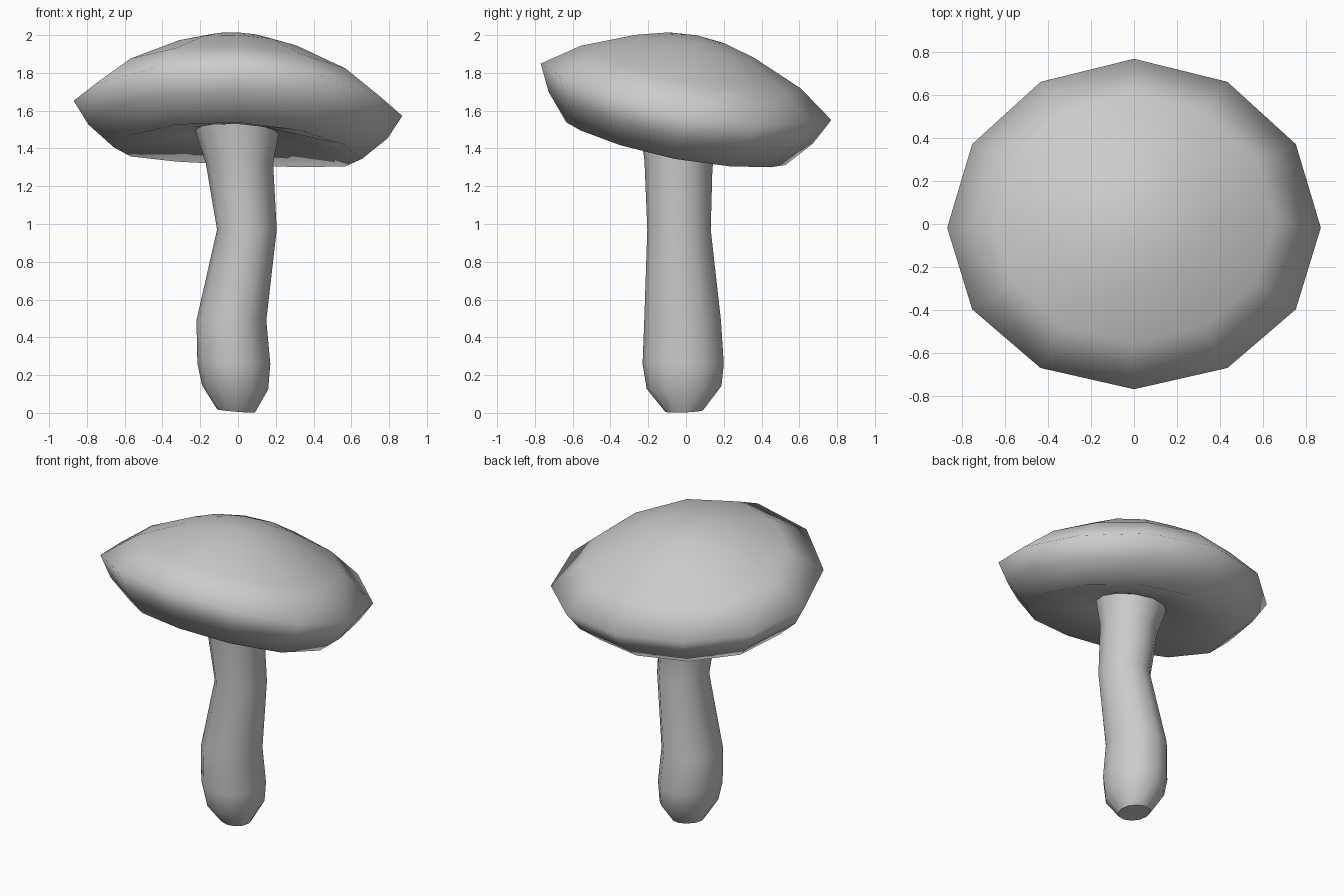
import bpy
import bmesh
from math import sin, cos, pi

if "Cube" in bpy.data.objects:
    bpy.data.objects.remove(bpy.data.objects["Cube"])

SIDES = 12


def make_object(name, rings, close_start, close_end):
    """Skin a list of point rings; optional flat/fan end caps."""
    bm = bmesh.new()
    loops = [[bm.verts.new(p) for p in ring] for ring in rings]
    for a, b in zip(loops, loops[1:]):
        for i in range(SIDES):
            j = (i + 1) % SIDES
            bm.faces.new((a[i], a[j], b[j], b[i]))
    flat = None
    if close_start:
        flat = bm.faces.new(loops[0][::-1])
    if close_end:
        mid = bm.verts.new(close_end)
        last = loops[-1]
        for i in range(SIDES):
            bm.faces.new((last[i], last[(i + 1) % SIDES], mid))
    bm.normal_update()
    bmesh.ops.recalc_face_normals(bm, faces=bm.faces[:])
    for f in bm.faces:
        f.smooth = f is not flat
    if flat:
        for e in flat.edges:
            e.smooth = False
    mesh = bpy.data.meshes.new(name)
    bm.to_mesh(mesh)
    bm.free()
    obj = bpy.data.objects.new(name, mesh)
    bpy.context.collection.objects.link(obj)
    return obj


# Cap: elliptical rings, tilted down to the back and drooping at the sides
def cap_point(frac, h, a):
    x = 0.87 * frac * cos(a)
    s = 0.785 * frac * sin(a)
    h -= 0.09 * (frac * cos(a)) ** 2
    return (x, 0.98 * s + 0.19 * h, 1.70 - 0.19 * s + 0.98 * h - 0.046 * x)


cap_profile = [(0.20, -0.20), (0.30, -0.22), (0.755, -0.28), (0.91, -0.14),
               (1.0, 0.0), (0.755, 0.134), (0.41, 0.245), (0.20, 0.29)]
cap_rings = [[cap_point(f, h, 2 * pi * i / SIDES) for i in range(SIDES)]
             for f, h in cap_profile]
make_object("cap", cap_rings, False, cap_point(0, 0.305, 0))

# Stem: rings of (z, centre x, centre y, radius x, radius y, slope x, slope y)
stem_profile = [
    (0.010, -0.010, -0.010, 0.100, 0.100, -0.08, 0.04),
    (0.135, -0.015, -0.010, 0.175, 0.198, -0.06, 0.04),
    (0.260, -0.022, -0.015, 0.193, 0.215, 0, 0),
    (0.490, -0.035, -0.018, 0.185, 0.203, 0, 0),
    (0.970, 0.047, -0.037, 0.158, 0.168, 0, 0),
    (1.320, 0.008, -0.040, 0.178, 0.180, 0, -0.1),
    (1.500, -0.007, -0.035, 0.225, 0.215, -0.04, -0.19),
]
stem_rings = []
for z, cx, cy, rx, ry, sx, sy in stem_profile:
    ring = []
    for i in range(SIDES):
        a = 2 * pi * i / SIDES
        dx, dy = rx * cos(a), ry * sin(a)
        ring.append((cx + dx, cy + dy, max(0, z + sx * dx + sy * dy)))
    stem_rings.append(ring)
make_object("stem", stem_rings, True, None)
